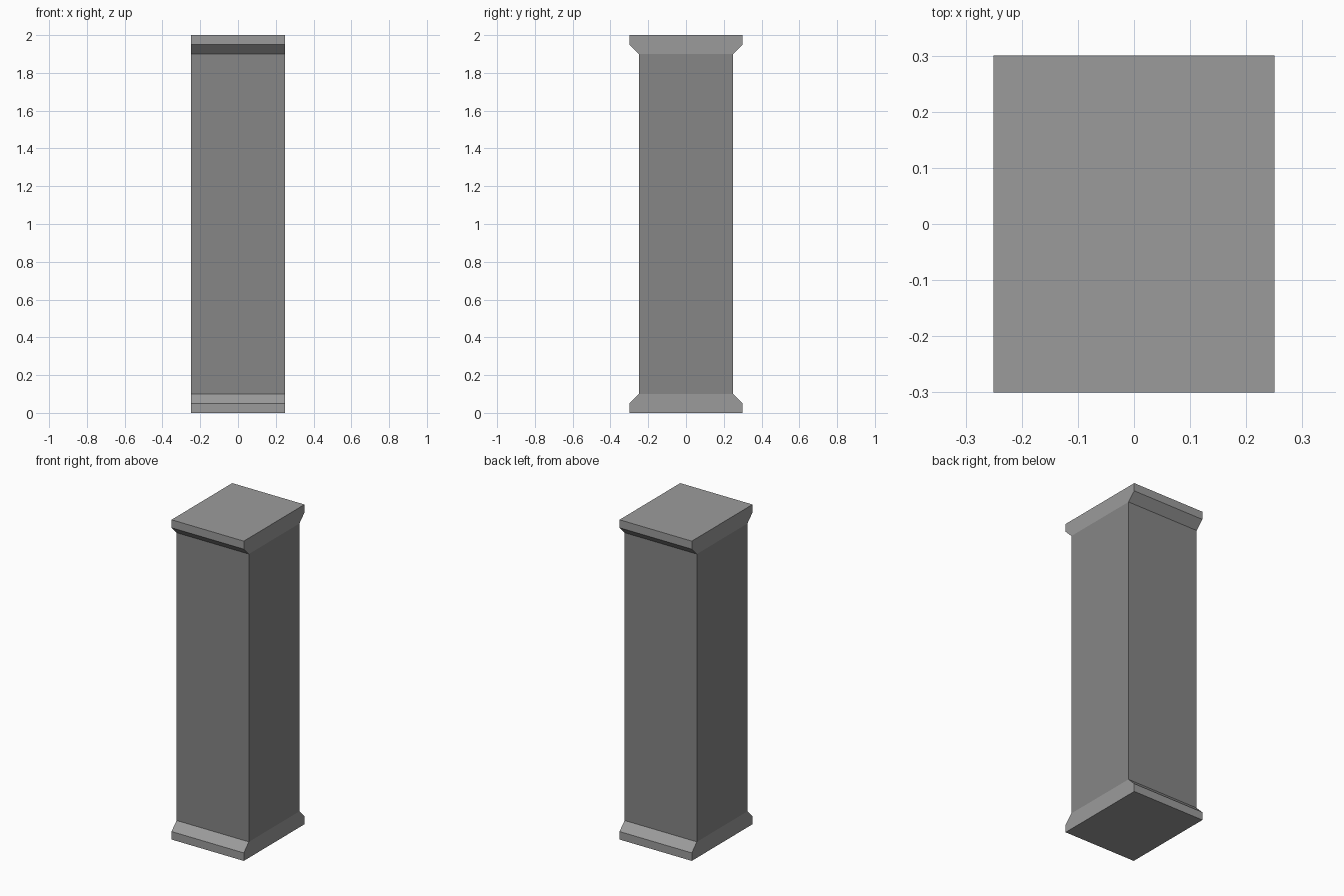
import bpy, bmesh

if "Cube" in bpy.data.objects:
    bpy.data.objects.remove(bpy.data.objects["Cube"])

HALF_X = 0.25


def grey(name, value):
    mat = bpy.data.materials.new(name)
    mat.diffuse_color = (value, value, value, 1)
    mat.use_nodes = True
    mat.node_tree.nodes["Principled BSDF"].inputs["Base Color"].default_value = mat.diffuse_color
    return mat


def extrude_profile(name, pts, mat):
    """Extrude a closed (y, z) profile along x, centred on x = 0."""
    bm = bmesh.new()
    face = bm.faces.new([bm.verts.new((-HALF_X, y, z)) for y, z in pts])
    ext = bmesh.ops.extrude_face_region(bm, geom=[face])
    moved = [g for g in ext["geom"] if isinstance(g, bmesh.types.BMVert)]
    bmesh.ops.translate(bm, verts=moved, vec=(2 * HALF_X, 0, 0))
    bmesh.ops.recalc_face_normals(bm, faces=bm.faces)
    mesh = bpy.data.meshes.new(name)
    bm.to_mesh(mesh)
    bm.free()
    mesh.materials.append(mat)
    obj = bpy.data.objects.new(name, mesh)
    bpy.context.collection.objects.link(obj)
    return obj


trim = grey("trim_grey", 0.33)
body = grey("shaft_grey", 0.24)

# Base moulding: vertical lip, then a chamfer in to the shaft
base = [(-0.3, 0), (0.3, 0), (0.3, 0.05), (0.25, 0.1), (-0.25, 0.1), (-0.3, 0.05)]
extrude_profile("base_moulding", base, trim)

# Top moulding: the same profile upside down
extrude_profile("top_moulding", [(y, 2 - z) for y, z in base], trim)

# Plain square shaft, slightly darker grey
extrude_profile("shaft", [(-0.25, 0.1), (0.25, 0.1), (0.25, 1.9), (-0.25, 1.9)], body)
